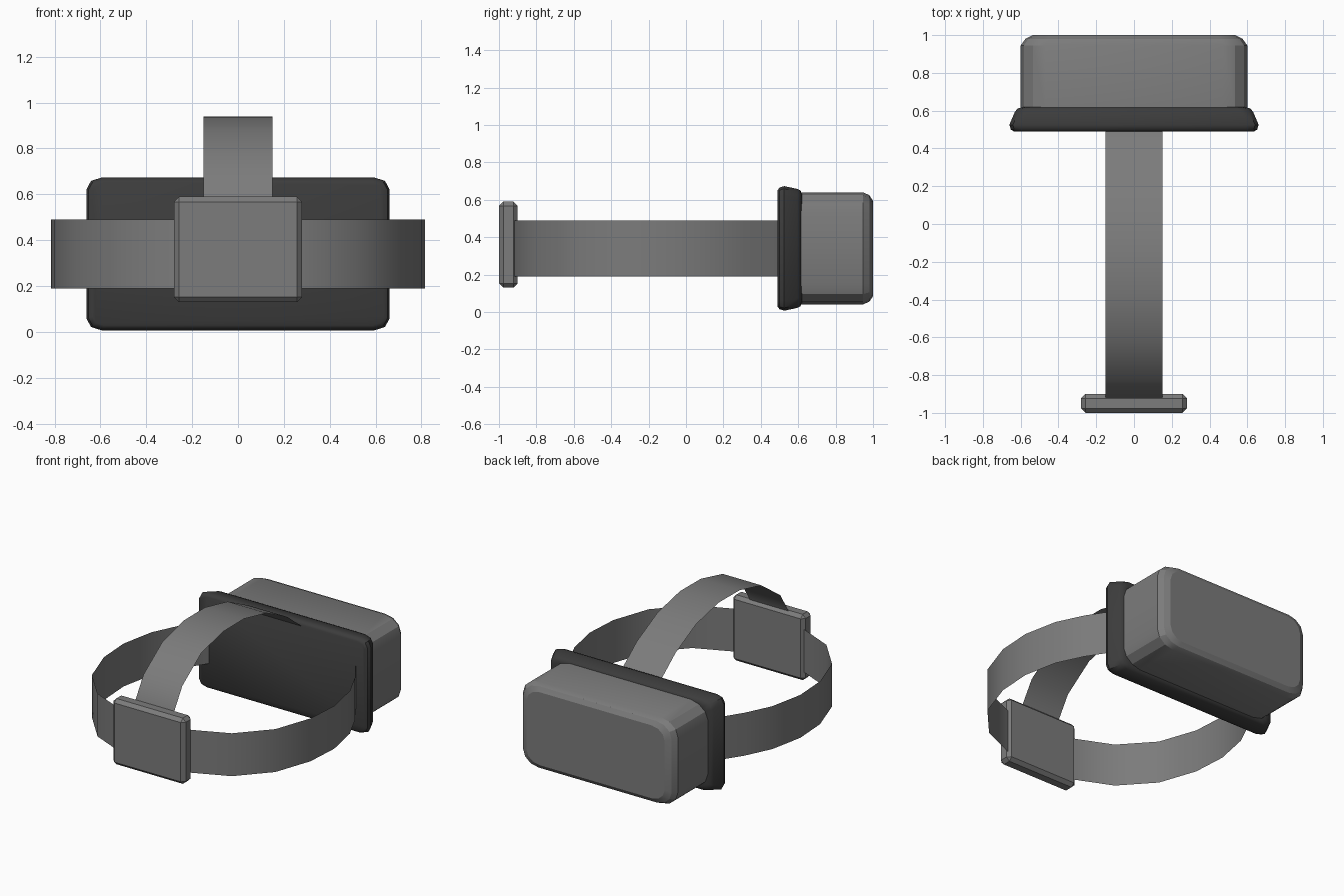
import bpy, bmesh, math

if "Cube" in bpy.data.objects:
    bpy.data.objects.remove(bpy.data.objects["Cube"])


def material(name, v):
    m = bpy.data.materials.new(name)
    m.diffuse_color = (v, v, v, 1)
    m.use_nodes = True
    m.node_tree.nodes["Principled BSDF"].inputs["Base Color"].default_value = m.diffuse_color
    return m


GREY = material("mid grey", 0.2)
DARK = material("dark foam grey", 0.045)
CZ = 0.34  # height of the headset centre line


def finish(name, bm, mat, angle):
    me = bpy.data.meshes.new(name)
    bmesh.ops.recalc_face_normals(bm, faces=bm.faces)
    bm.to_mesh(me)
    bm.free()
    me.materials.append(mat)
    ob = bpy.data.objects.new(name, me)
    bpy.context.collection.objects.link(ob)
    bpy.ops.object.select_all(action='DESELECT')
    ob.select_set(True)
    bpy.context.view_layer.objects.active = ob
    bpy.ops.object.shade_smooth_by_angle(angle=math.radians(angle))
    return ob


def rounded_rect(hx, hz, rx, rz, seg):
    """Outline of a rectangle with elliptical corners."""
    pts = []
    for k, (sx, sz) in enumerate([(1, 1), (-1, 1), (-1, -1), (1, -1)]):
        for i in range(seg + 1):
            a = math.pi / 2 * (k + i / seg)
            pts.append((sx * (hx - rx) + rx * math.cos(a),
                        sz * (hz - rz) + rz * math.sin(a)))
    return pts


def loft(name, sections, seg, mat, angle):
    """Solid through rounded rectangles (y, half x, half z, rx, rz)."""
    bm = bmesh.new()
    rings = [[bm.verts.new((x, y, CZ + z)) for x, z in rounded_rect(hx, hz, rx, rz, seg)]
             for y, hx, hz, rx, rz in sections]
    n = len(rings[0])
    for a, b in zip(rings, rings[1:]):
        for i in range(n):
            bm.faces.new((a[i], a[(i + 1) % n], b[(i + 1) % n], b[i]))
    bm.faces.new(rings[0])
    bm.faces.new(rings[-1])
    return finish(name, bm, mat, angle)


def ribbon(name, path, offset):
    """Thin open sheet: a path swept across +/- offset."""
    bm = bmesh.new()
    rows = [[bm.verts.new([p + s * o for p, o in zip(pt, offset)]) for s in (-1, 1)]
            for pt in path]
    for a, b in zip(rows, rows[1:]):
        bm.faces.new((a[0], a[1], b[1], b[0]))
    return finish(name, bm, GREY, 60)


# Visor housing with rounded corners and a softened rim
loft("visor_housing", [
    (0.59, 0.60, 0.30, 0.13, 0.11),
    (0.945, 0.60, 0.30, 0.13, 0.11),
    (0.98, 0.575, 0.285, 0.12, 0.10),
    (1.0, 0.535, 0.255, 0.10, 0.085)], 3, GREY, 25)

# Face cushion, flared toward the wearer
loft("face_cushion", [
    (0.49, 0.635, 0.312, 0.05, 0.04),
    (0.50, 0.652, 0.325, 0.06, 0.045),
    (0.525, 0.66, 0.333, 0.065, 0.05),
    (0.595, 0.63, 0.318, 0.065, 0.05),
    (0.612, 0.615, 0.31, 0.06, 0.05),
    (0.62, 0.58, 0.29, 0.05, 0.04)], 2, DARK, 40)

# Rear pad, a chamfered block
bm = bmesh.new()
bmesh.ops.create_cube(bm, size=1)
for v in bm.verts:
    v.co = (v.co.x * 0.56, v.co.y * 0.1 - 0.95, v.co.z * 0.46 + 0.36)
bmesh.ops.bevel(bm, geom=bm.edges[:], offset=0.023, segments=1, affect='EDGES')
finish("rear_pad", bm, GREY, 20)

# Side strap wrapping around the head
half = [(0, -0.95), (0.28, -0.915), (0.52, -0.81), (0.71, -0.60), (0.80, -0.34),
        (0.815, -0.10), (0.767, 0.14), (0.68, 0.32), (0.55, 0.52)]
side = [(-x, y, CZ) for x, y in reversed(half[1:])] + [(x, y, CZ) for x, y in half]
ribbon("side_strap", side, (0, 0, 0.15))

# Top strap arching from the rear pad to the cushion
arch = [(-0.95, 0.36), (-0.935, 0.56), (-0.83, 0.73), (-0.62, 0.88), (-0.38, 0.938),
        (-0.15, 0.94), (0.10, 0.885), (0.33, 0.77), (0.52, 0.62)]
ribbon("top_strap", [(0, y, z) for y, z in arch], (0.15, 0, 0))
